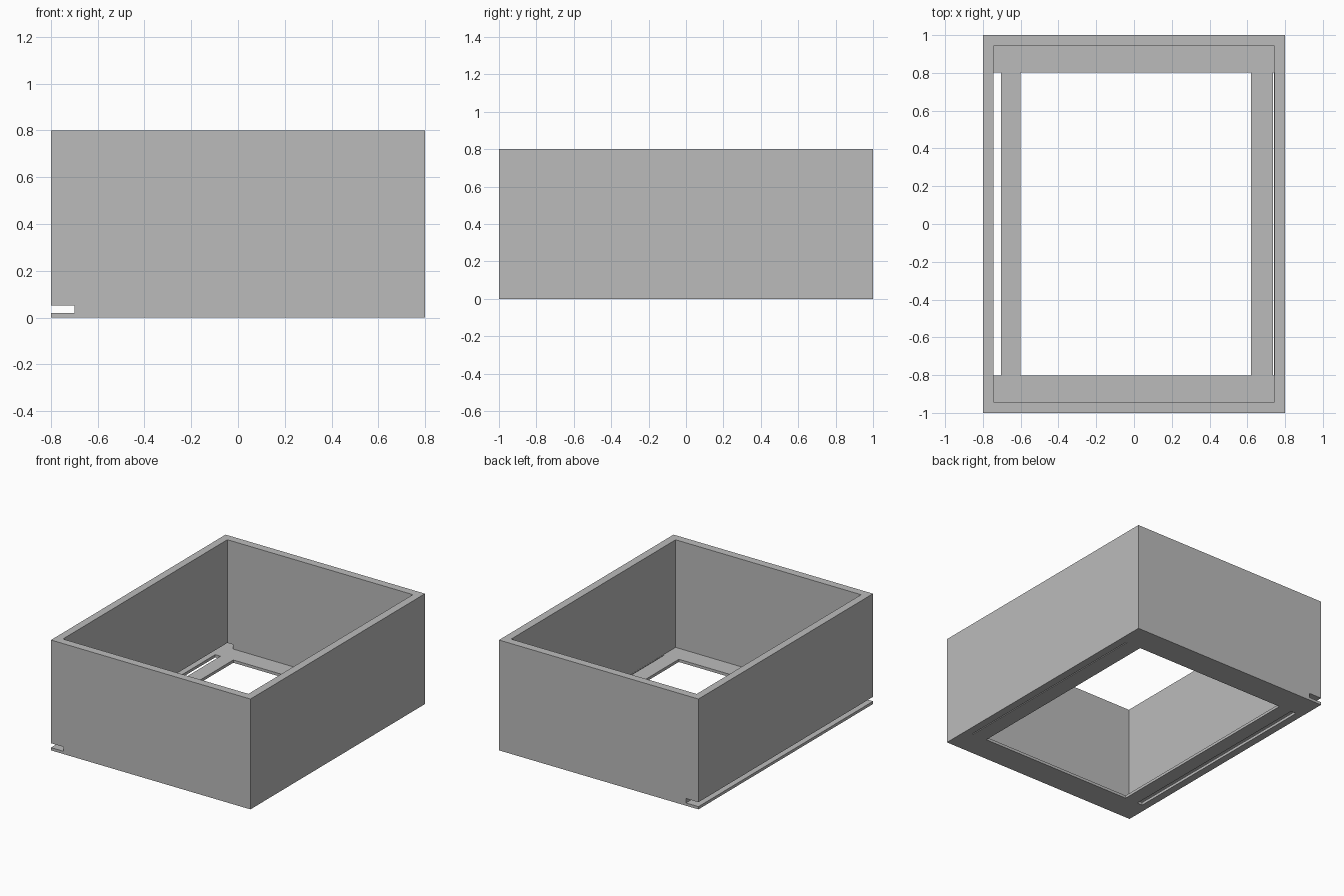
import bpy

if "Cube" in bpy.data.objects:
    bpy.data.objects.remove(bpy.data.objects["Cube"], do_unlink=True)

# Single grey finish
grey = bpy.data.materials.new("plain_grey")
grey.use_nodes = True
colour = (0.5, 0.5, 0.5, 1)
grey.diffuse_color = colour
grey.node_tree.nodes["Principled BSDF"].inputs["Base Color"].default_value = colour


def block(name, x, y, z):
    """Box spanning the given (low, high) ranges."""
    bpy.ops.mesh.primitive_cube_add(size=1)
    ob = bpy.context.object
    ob.name = name
    ob.location = [(r[0] + r[1]) / 2 for r in (x, y, z)]
    ob.scale = [r[1] - r[0] for r in (x, y, z)]
    bpy.ops.object.transform_apply(location=True, rotation=True, scale=True)
    ob.data.materials.append(grey)
    return ob


floor_top = 0.02
through = (-0.1, 0.03)

# Solid block to be hollowed into an open tray
tray = block("open_box", (-0.8, 0.8), (-1, 1), (0, 0.8))

cutters = [
    block("cavity", (-0.745, 0.743), (-0.942, 0.942), (floor_top, 1)),
    block("floor_opening", (-0.6, 0.62), (-0.803, 0.803), through),
    block("wide_floor_slot", (-0.745, -0.703), (-0.803, 0.803), through),
    block("narrow_floor_slit", (0.735, 0.742), (-0.803, 0.803), through),
    block("side_groove", (-1, -0.7), (-1.2, 1.2), (floor_top, 0.052)),
]

for cutter in cutters:
    cutter.hide_render = True
    mod = tray.modifiers.new(cutter.name, "BOOLEAN")
    mod.operation = "DIFFERENCE"
    mod.solver = "EXACT"
    mod.object = cutter

# Bake the cuts, then drop the cutters
bpy.context.view_layer.update()
cut = tray.evaluated_get(bpy.context.evaluated_depsgraph_get())
mesh = bpy.data.meshes.new_from_object(cut)
tray.modifiers.clear()
tray.data = mesh
mesh.materials.clear()
mesh.materials.append(grey)
for face in mesh.polygons:
    face.material_index = 0
for cutter in cutters:
    bpy.data.objects.remove(cutter, do_unlink=True)
